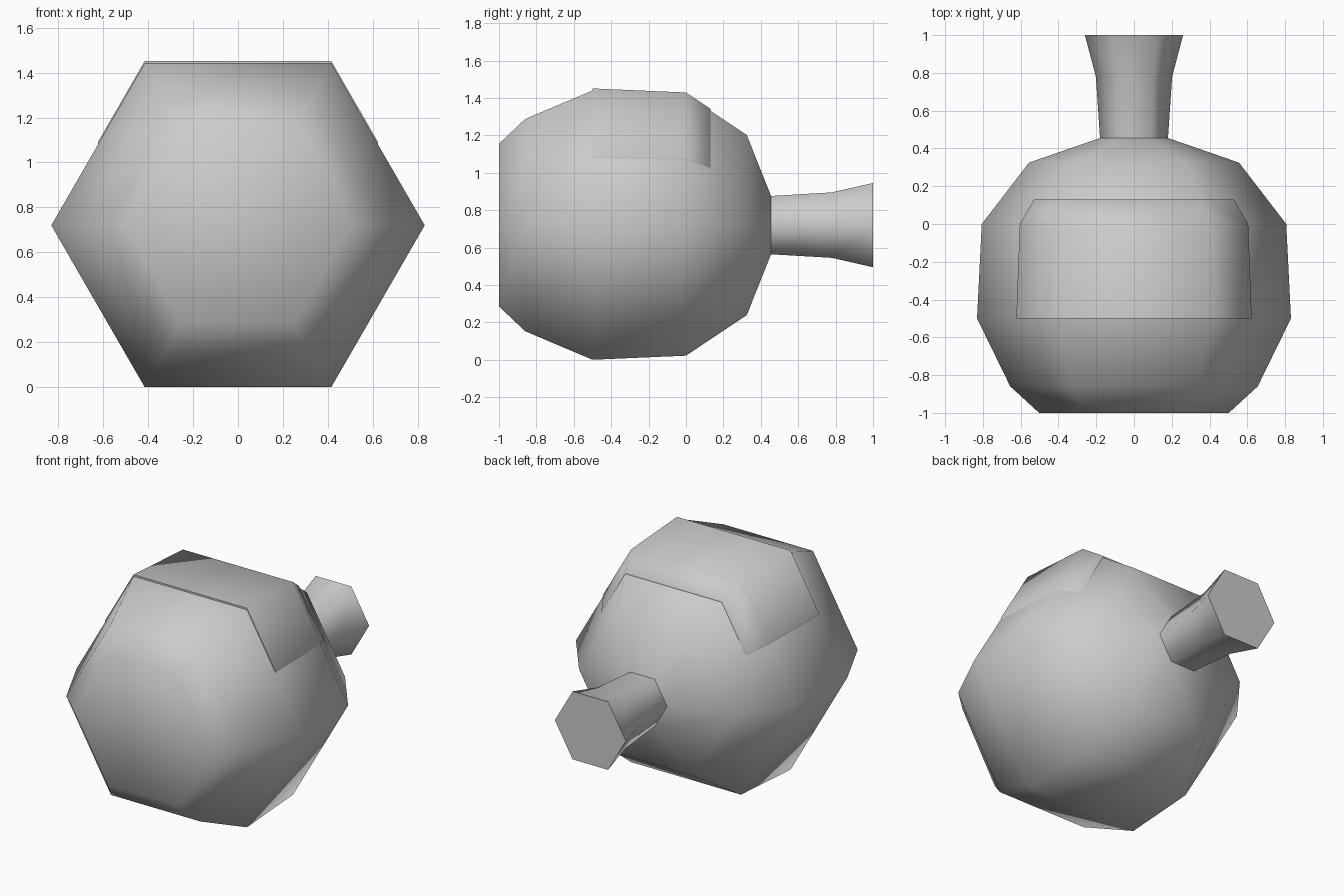
import bpy, bmesh, math

cube = bpy.data.objects.get("Cube")
if cube:
    bpy.data.objects.remove(cube, do_unlink=True)

SIDES = 6
AXIS_Z = 0.72

grey = bpy.data.materials.new("plain grey")
grey.use_nodes = True
colour = (0.6, 0.6, 0.6, 1)
grey.diffuse_color = colour
grey.node_tree.nodes["Principled BSDF"].inputs["Base Color"].default_value = colour


def finish(name, bm):
    """Turn a bmesh into a smooth object that keeps only its hard rims sharp."""
    bmesh.ops.recalc_face_normals(bm, faces=bm.faces)
    mesh = bpy.data.meshes.new(name)
    bm.to_mesh(mesh)
    bm.free()
    mesh.materials.append(grey)
    obj = bpy.data.objects.new(name, mesh)
    bpy.context.collection.objects.link(obj)
    bpy.ops.object.select_all(action="DESELECT")
    obj.select_set(True)
    bpy.context.view_layer.objects.active = obj
    bpy.ops.object.shade_smooth_by_angle(angle=math.radians(65))
    return obj


def corner(radius, index):
    angle = math.tau * index / SIDES
    return radius * math.cos(angle), AXIS_Z + radius * math.sin(angle)


def hex_tube(name, profile, cap):
    """Six-sided turned shape along y; cap is the profile index to close."""
    bm = bmesh.new()
    rings = []
    for y, radius in profile:
        points = [corner(radius, i) for i in range(SIDES)]
        rings.append([bm.verts.new((x, y, z)) for x, z in points])
    for a, b in zip(rings, rings[1:]):
        for i in range(SIDES):
            j = (i + 1) % SIDES
            bm.faces.new((a[i], a[j], b[j], b[i]))
    bm.faces.new(rings[cap])
    bm.normal_update()
    return finish(name, bm)


# Rounded bulb and flared neck
hex_tube("bulb", [(-1, 0.502), (-0.86, 0.655), (-0.5, 0.831), (0, 0.806),
                  (0.325, 0.556), (0.455, 0.18)], cap=0)
hex_tube("neck", [(0.455, 0.18), (0.78, 0.202), (1, 0.26)], cap=-1)

# Thin plate over the top face and the upper half of its two neighbours
bm = bmesh.new()
rows = []
for y, radius in [(-0.5, 0.831), (0, 0.806), (0.13, 0.706)]:
    c = [corner(radius, i) for i in range(4)]
    halfway = lambda p, q: ((p[0] + q[0]) / 2, (p[1] + q[1]) / 2)
    outline = [halfway(c[0], c[1]), c[1], c[2], halfway(c[2], c[3])]
    rows.append([bm.verts.new((x, y, z + 0.011)) for x, z in outline])
for a, b in zip(rows, rows[1:]):
    for i in range(3):
        bm.faces.new((a[i], b[i], b[i + 1], a[i + 1]))
# Rim of the plate, dropping onto the bulb
rim = [e for e in bm.edges if e.is_boundary]
drop = bmesh.ops.extrude_edge_only(bm, edges=rim)["geom"]
bmesh.ops.translate(bm, vec=(0, 0, -0.012),
                    verts=[v for v in drop if isinstance(v, bmesh.types.BMVert)])
finish("top_plate", bm)
